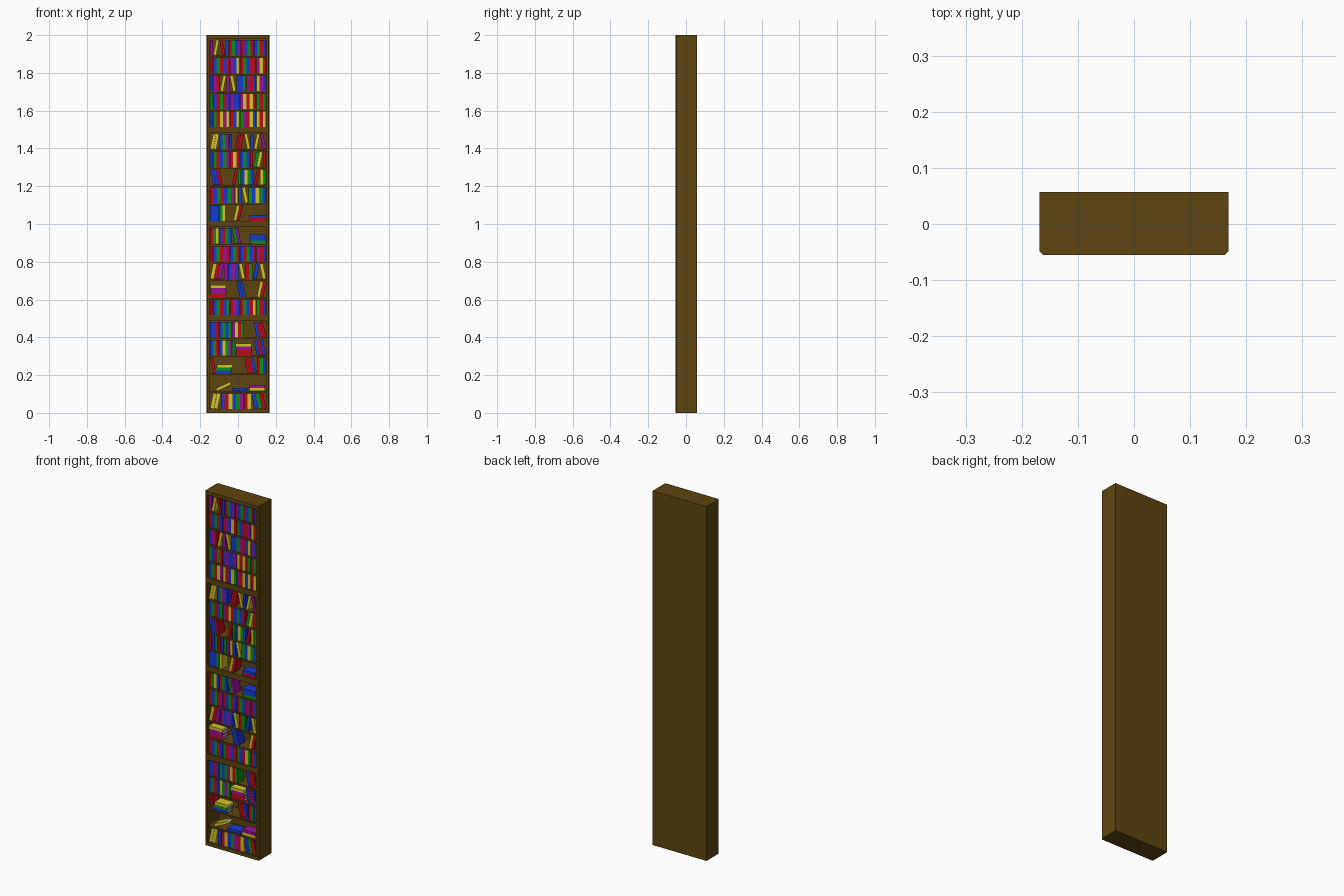
import bpy, bmesh, math, random
from mathutils import Matrix

if "Cube" in bpy.data.objects:
    bpy.data.objects.remove(bpy.data.objects["Cube"])

random.seed(4)


def material(name, rgb):
    m = bpy.data.materials.new(name)
    m.diffuse_color = (*rgb, 1)
    m.use_nodes = True
    m.node_tree.nodes["Principled BSDF"].inputs["Base Color"].default_value = m.diffuse_color
    return m


WOOD = material("wood", (0.11, 0.06, 0.006))
MATS = [material(n, c) for n, c in (
    ("red", (0.5, 0.003, 0.01)), ("blue", (0.01, 0.04, 0.65)),
    ("green", (0.003, 0.28, 0.01)), ("yellow", (0.65, 0.55, 0.02)),
    ("purple", (0.32, 0.006, 0.32)), ("paper", (0.8, 0.78, 0.7)))]


def prism(bm, profile, z0, z1, mat=0, matrix=Matrix()):
    """Extrude an xy profile from z0 to z1."""
    lo = [bm.verts.new(matrix @ Matrix.Translation((x, y, z0)).translation) for x, y in profile]
    hi = [bm.verts.new(matrix @ Matrix.Translation((x, y, z1)).translation) for x, y in profile]
    n = len(profile)
    faces = [bm.faces.new(lo[::-1]), bm.faces.new(hi)]
    faces += [bm.faces.new((lo[i], lo[(i + 1) % n], hi[(i + 1) % n], hi[i])) for i in range(n)]
    for f in faces:
        f.material_index = mat


def rect(x0, x1, y0, y1):
    return [(x0, y0), (x1, y0), (x1, y1), (x0, y1)]


def finish(bm, name, mats):
    bmesh.ops.recalc_face_normals(bm, faces=bm.faces)
    me = bpy.data.meshes.new(name)
    bm.to_mesh(me)
    bm.free()
    for m in mats:
        me.materials.append(m)
    bpy.context.collection.objects.link(bpy.data.objects.new(name, me))


def wood_part(name, profile, z0, z1):
    bm = bmesh.new()
    prism(bm, profile, z0, z1)
    finish(bm, name, [WOOD])


# Cabinet: chamfered side panels, back, rails between units, shelves
W, IN, F, B = 0.168, 0.151, -0.055, 0.057
UNIT, ROW = 0.498, 0.0945
for s, name in ((-1, "left_side"), (1, "right_side")):
    wood_part(name, [(s * x, y) for x, y in (
        (IN, F), (W - 0.006, F), (W, F + 0.006), (W, B), (IN, B))], 0, 2)
wood_part("back_panel", rect(-IN, IN, 0.04, B), 0, 2)
for k in range(5):
    z0 = 0 if k == 0 else UNIT * k - 0.012
    z1 = 2 if k == 4 else UNIT * k + 0.02
    wood_part(f"rail_{k}", rect(-IN, IN, F, 0.04), z0, z1)
for k in range(4):
    for i in range(1, 5):
        z = 0.02 + UNIT * k + ROW * i
        wood_part(f"shelf_{k}_{i}", rect(-IN, IN, F + 0.003, 0.04), z - 0.008, z)

# Books: a U-shaped cover around a recessed page block
H, D, YF = 0.083, 0.055, -0.049


def book(bm, colour, t, matrix):
    c, y1 = 0.002, YF + D
    cover = [(-t, YF), (0, YF), (0, y1), (-c, y1), (-c, YF + c), (c - t, YF + c), (c - t, y1), (-t, y1)]
    prism(bm, cover, 0, H, "rbgyp".index(colour), matrix)
    prism(bm, rect(c - t, -c, YF + c, y1 - 0.003), 0.003, H - 0.003, 5, matrix)


def layout(row, t):
    """| upright, / and \\ leaning, < nearly flat, [..] stack, _ stretching gap."""
    x, angle, items, i = 0, 0, [], 0
    leans = {"|": 0, "/": 0.2, "\\": -0.2, "<": 1.13}
    prev = 0
    while i < len(row):
        ch = row[i]
        if ch in leans:
            angle = leans[ch]
        elif ch == "_":
            items.append(("gap", x, 0, ""))
        else:
            new = 0 if ch == "[" else angle
            x += max(0, H * (math.sin(prev) - math.sin(new)))
            prev = new
            if ch == "[":
                end = row.index("]", i)
                items.append(("stack", x, 0, row[i + 1:end]))
                x += H
                i = end
                angle = 0
            else:
                items.append(("book", x, angle, ch))
                x += t / math.cos(angle)
        i += 1
    return items, x + max(0, H * math.sin(prev))


def fill_row(name, row, z):
    t = 0.0165
    items, used = layout(row, t)
    gaps = row.count("_")
    n = sum(kind == "book" for kind, *_ in items)
    if not gaps or used > 0.298:
        t += (0.298 - used) / n
        items, used = layout(row, t)
    step = (0.298 - used) / gaps if gaps else 0
    bm, shift = bmesh.new(), -0.149
    for kind, x, a, colours in items:
        if kind == "gap":
            shift += step
        elif kind == "stack":
            for j, c in enumerate(colours):
                dx = random.uniform(-0.005, 0.005)
                book(bm, c, 0.016, Matrix.Translation((x + shift + dx, 0, z + 0.016 * j))
                     @ Matrix.Rotation(math.pi / 2, 4, "Y"))
        else:
            px = x + shift + (t / math.cos(a) if a >= 0 else 0)
            book(bm, colours, t - 0.0006, Matrix.Translation((px, 0, z)) @ Matrix.Rotation(a, 4, "Y")
                 @ Matrix.Translation((t if a < 0 else 0, 0, 0)))
    finish(bm, name, MATS)


# Row contents from the top shelf down
ROWS = [
    r"p/y\r_|brgbprbgrbgrb", "rbgrbrpbyrgbrrpyr", r"bpr/y|p\y|bbgprbypb", "gbrgrbpbbpyryrgrg", "bgrypyrbygprybyry",
    r"/yy|bgpb_/rr\y|b/y\p", "bgrbgpryrbgbr/gy|r", r"\bbr_/r|gbygb/r|yg", r"rbgrbgpyb\y|gbygb", "bbbgy_/yr_[rb]",
    r"rgybrgb\gp_[gbb]", "rbgrprbgrbrgbrprb", r"/yrp|pbpb\y|rg/b\y", r"[rppy]_\bb_/yr", "rbgrbgrpbrgbrygrb",
    r"bbrbgbgpyrg_\brr", r"bgrbygpg_[rrpy]_\brb", r"\r[bgy]_\rrb|rgb", "<y[b]_[yp]_", r"/yy|brybgpry\bgr",
]
for n, row in enumerate(ROWS):
    k, i = divmod(len(ROWS) - 1 - n, 5)
    fill_row(f"books_row_{n + 1}", row, 0.0203 + UNIT * k + ROW * i)
